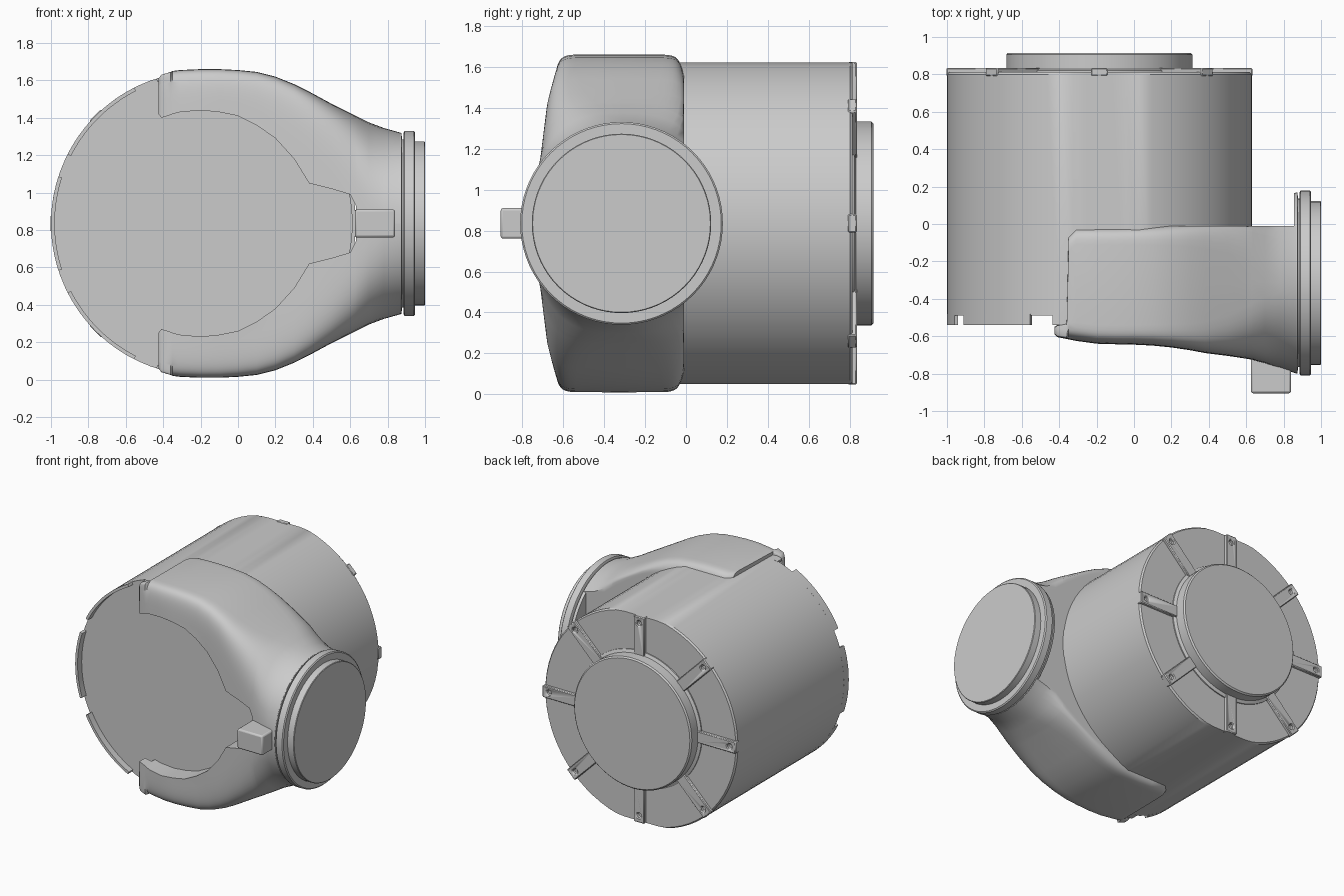
import bpy, bmesh, math
from mathutils import Matrix, Vector

cube = bpy.data.objects.get("Cube")
if cube:
    bpy.data.objects.remove(cube, do_unlink=True)

grey = bpy.data.materials.new("light_grey")
grey.use_nodes = True
grey.diffuse_color = (0.6, 0.6, 0.6, 1)
grey.node_tree.nodes["Principled BSDF"].inputs["Base Color"].default_value = (0.6, 0.6, 0.6, 1)

CX, CZ, R = -0.185, 0.835, 0.815      # drum axis and radius
FLAT = 0.785                          # half height of the flattened drum
EY = -0.315                           # end cap axis in y


def finish(name, bm, bevel=0.0, angle=35):
    bmesh.ops.recalc_face_normals(bm, faces=bm.faces)
    me = bpy.data.meshes.new(name)
    bm.to_mesh(me)
    bm.free()
    ob = bpy.data.objects.new(name, me)
    bpy.context.collection.objects.link(ob)
    me.materials.append(grey)
    bpy.ops.object.select_all(action='DESELECT')
    bpy.context.view_layer.objects.active = ob
    ob.select_set(True)
    bpy.ops.object.shade_smooth_by_angle(angle=math.radians(angle))
    if bevel:
        mod = ob.modifiers.new("soft_edges", 'BEVEL')
        mod.width, mod.segments, mod.limit_method = bevel, 2, 'ANGLE'
    return ob


def lathe(name, profile, origin, axis, bevel=0.0, clamp=None, steps=72):
    """Closed solid of revolution; profile holds (radius, distance along axis)."""
    bm = bmesh.new()
    rings = []
    for r, d in profile:
        ring = []
        for i in range(steps):
            a = math.tau * i / steps
            c, s = r * math.cos(a), r * math.sin(a)
            if clamp:
                s = max(-clamp, min(clamp, s))
            off = (c, d, s) if axis == 'Y' else (d, c, s)
            ring.append(bm.verts.new(Vector(origin) + Vector(off)))
        rings.append(ring)
    for a, b in zip(rings, rings[1:]):
        for i in range(steps):
            j = (i + 1) % steps
            bm.faces.new((a[i], a[j], b[j], b[i]))
    bm.faces.new(rings[0])
    bm.faces.new(rings[-1])
    return finish(name, bm, bevel)


def box(bm, x, y, z, matrix=Matrix()):
    size = [b - a for a, b in (x, y, z)]
    mid = [(a + b) / 2 for a, b in (x, y, z)]
    bmesh.ops.create_cube(bm, size=1, matrix=matrix @ Matrix.Translation(mid) @ Matrix.Diagonal((*size, 1)))


def spoke(i):
    return Matrix.Translation((CX, 0, CZ)) @ Matrix.Rotation(i * math.pi / 4, 4, 'Y')


# Main drum and the hub on its back
lathe("drum", [(R, -0.49), (R, 0.8), (R - 0.01, 0.812)], (CX, 0, CZ), 'Y', clamp=FLAT)
lathe("back_hub", [(0.52, 0.8), (0.52, 0.82), (0.498, 0.83), (0.498, 0.905), (0.488, 0.915)], (CX, 0, CZ), 'Y')

# Thin rim segments on the front edge of the drum
bm = bmesh.new()
for k in range(8):
    loops = []
    for s in range(13):
        a = math.radians(45 * k - 18 + 3 * s)
        loops.append([bm.verts.new((CX + r * math.cos(a), y, CZ + min(FLAT, max(-FLAT, r * math.sin(a)))))
                      for r, y in ((R, -0.54), (R, -0.48), (R - 0.02, -0.48), (R - 0.02, -0.54))])
    for p, q in zip(loops, loops[1:]):
        for i in range(4):
            j = (i + 1) % 4
            bm.faces.new((p[i], p[j], q[j], q[i]))
    bm.faces.new(loops[0])
    bm.faces.new(loops[-1])
finish("front_rim", bm)

# Radial ribs on the back, each with a screw hole
bm, holes = bmesh.new(), bmesh.new()
for k in range(8):
    reach = FLAT if k % 4 == 2 else R
    box(bm, (0.46, reach + 0.003), (0.79, 0.835), (-0.045, 0.045), spoke(k))
    at = spoke(k) @ Matrix.Translation((reach - 0.05, 0.835, 0)) @ Matrix.Rotation(math.pi / 2, 4, 'X')
    bmesh.ops.create_cone(holes, cap_ends=True, segments=16, radius1=0.02, radius2=0.02, depth=0.04, matrix=at)
cutter = finish("screw_hole_cutter", holes)
cutter.hide_render = True
cutter.hide_set(True)
ribs = finish("back_ribs", bm)
cut = ribs.modifiers.new("screw_holes", 'BOOLEAN')
cut.operation, cut.object = 'DIFFERENCE', cutter
ribs.modifiers.new("soft_edges", 'BEVEL').width = 0.006

# Yoke arm stations: x, outer z, inner z, front y, back y, roundness 0..1
stations = [
    (-0.425, 1.61, 1.42, -0.59, -0.55, 0), (-0.41, 1.63, 1.40, -0.605, -0.54, 0),
    (-0.36, 1.645, 1.415, -0.615, -0.53, 0), (-0.35, 1.65, 1.42, -0.617, -0.05, 0),
    (-0.31, 1.655, 1.43, -0.625, -0.01, 0), (-0.2, 1.66, 1.44, -0.64, -0.01, 0),
    (-0.1, 1.66, 1.43, -0.643, -0.01, 0), (0.0, 1.655, 1.41, -0.645, -0.01, 0.02),
    (0.1, 1.645, 1.36, -0.65, -0.01, 0.05), (0.2, 1.62, 1.29, -0.66, -0.01, 0.1),
    (0.3, 1.58, 1.18, -0.675, -0.01, 0.17), (0.38, 1.54, 1.05, -0.69, -0.01, 0.25),
    (0.5, 1.475, 1.02, -0.705, -0.01, 0.4), (0.6, 1.425, 0.99, -0.72, -0.01, 0.55),
    (0.63, 1.41, 0.93, -0.725, -0.01, 0.6), (0.635, 1.408, CZ, -0.727, -0.01, 0.61),
    (0.7, 1.375, CZ, -0.745, -0.01, 0.73), (0.78, 1.345, CZ, -0.77, -0.01, 0.88),
    (0.87, 1.32, CZ, -0.80, -0.01, 1)]
bm = bmesh.new()
rings, N = [], 32
for x, top, low, front, back, rnd in stations:
    far = back + 0.18 * rnd                # the round section runs past the cut back face
    mid, half = (front + far) / 2, (far - front) / 2
    e = 2 / (2 + 10 * (1 - rnd) ** 2)
    ring = []
    for i in range(N + 1):
        c, s = math.cos(math.pi * i / N), max(0.0, math.sin(math.pi * i / N))
        y = mid + half * math.copysign(abs(c) ** e, c)
        ring.append(bm.verts.new((x, min(back, y), max(low, CZ + (top - CZ) * s ** e))))
    rings.append(ring)
for a, b in zip(rings, rings[1:]):
    for i in range(N + 1):
        j = (i + 1) % (N + 1)
        bm.faces.new((a[i], a[j], b[j], b[i]))
bm.faces.new(rings[0])
bm.faces.new(rings[-1])
mirrored = bm.copy()
bmesh.ops.transform(mirrored, verts=mirrored.verts,
                    matrix=Matrix.Translation((0, 0, 2 * CZ)) @ Matrix.Diagonal((1, 1, -1, 1)))
finish("upper_yoke_arm", bm, angle=45)
finish("lower_yoke_arm", mirrored, angle=45)

# Round end cap on the yoke
lathe("end_neck", [(0.48, 0.855), (0.485, 0.875), (0.45, 0.876), (0.45, 0.9)], (0, EY, CZ), 'X')
lathe("end_flange", [(0.485, 0.885), (0.495, 0.89), (0.495, 0.94), (0.487, 0.947)], (0, EY, CZ), 'X')
lathe("end_disc", [(0.438, 0.93), (0.438, 0.996), (0.434, 1.0)], (0, EY, CZ), 'X')

# Latch tab at the front of the yoke
bm = bmesh.new()
box(bm, (0.625, 0.84), (-0.905, -0.6), (0.76, 0.91))
finish("latch_tab", bm, bevel=0.012)
